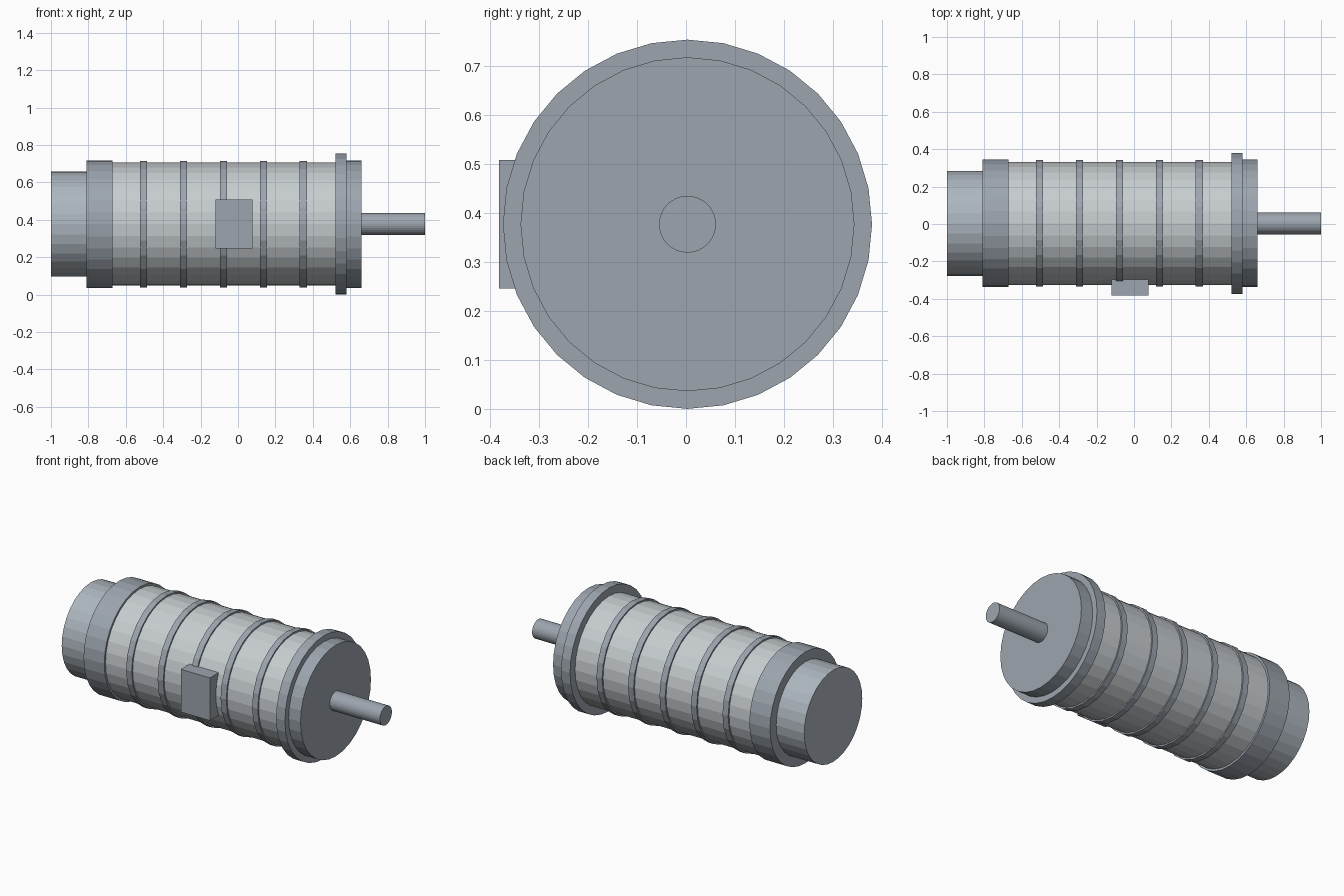
import bpy
from math import pi

if "Cube" in bpy.data.objects:
    bpy.data.objects.remove(bpy.data.objects["Cube"])

CY, CZ = 0.003, 0.377   # motor axis runs along x


def paint(name, rgb):
    mat = bpy.data.materials.new(name)
    mat.diffuse_color = (*rgb, 1)
    mat.use_nodes = True
    mat.node_tree.nodes["Principled BSDF"].inputs["Base Color"].default_value = mat.diffuse_color
    return mat


DARK = paint("dark_steel", (0.335, 0.375, 0.425))
COVER = paint("cover_steel", (0.42, 0.47, 0.52))
LIGHT = paint("light_steel", (0.57, 0.61, 0.63))


def drum(name, x0, x1, radius, mat=DARK, sides=32):
    """Flat-shaded cylinder along x from x0 to x1."""
    bpy.ops.mesh.primitive_cylinder_add(
        vertices=sides, radius=radius, depth=x1 - x0,
        location=((x0 + x1) / 2, CY, CZ), rotation=(0, pi / 2, 0))
    ob = bpy.context.object
    ob.name = name
    ob.data.materials.append(mat)
    bpy.ops.object.transform_apply(location=False, rotation=True, scale=True)


def box(name, lo, hi, mat=DARK):
    """Box between two corners."""
    bpy.ops.mesh.primitive_cube_add(
        size=1, location=[(a + b) / 2 for a, b in zip(lo, hi)])
    ob = bpy.context.object
    ob.name = name
    ob.scale = [b - a for a, b in zip(lo, hi)]
    ob.data.materials.append(mat)
    bpy.ops.object.transform_apply(location=False, rotation=False, scale=True)


# Housing and end caps
drum("fan_cover", -1.0, -0.81, 0.281, COVER)
drum("rear_end_bell", -0.81, -0.67, 0.341)
drum("motor_body", -0.67, 0.52, 0.328, LIGHT)
drum("mounting_flange", 0.52, 0.58, 0.377)
drum("front_end_bell", 0.58, 0.66, 0.341)

# Output shaft
drum("output_shaft", 0.66, 1.0, 0.058)

# Evenly spaced raised bands around the body
for i in range(5):
    x = -0.505 + i * 0.2135
    drum(f"cooling_rib_{i + 1}", x - 0.019, x + 0.019, 0.338, DARK, 24)

# Terminal box on the front side
box("terminal_box", (-0.12, -0.382, CZ - 0.131), (0.077, -0.28, CZ + 0.131))
